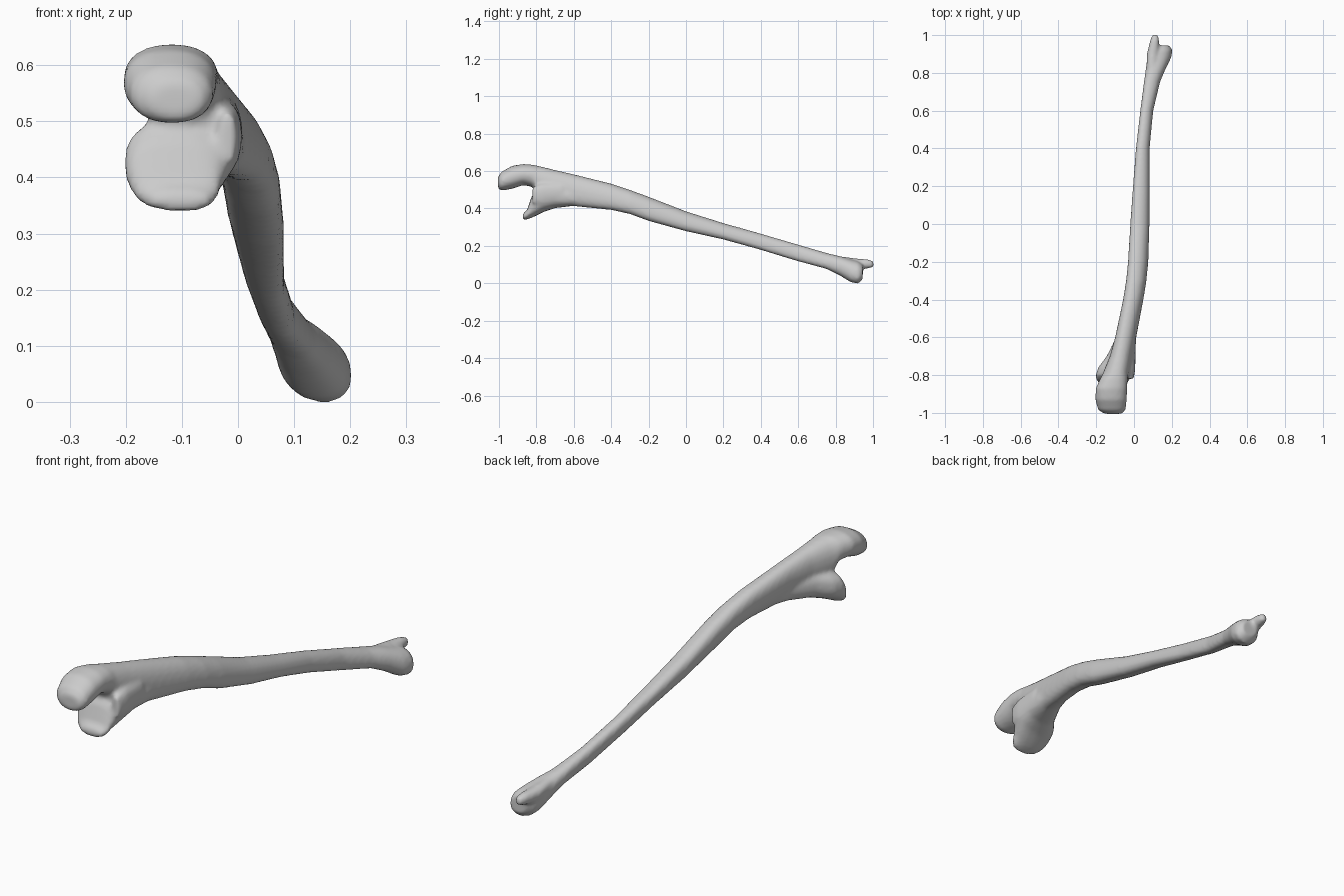
import bpy, bmesh
from math import cos, sin, pi, copysign

SIDES = 20


def loft(bm, sections, power=0.9):
    """Skin rounded sections (y, x0, x1, z0, z1, skew) into a closed tube."""
    rings = []
    for y, x0, x1, z0, z1, skew in sections:
        ring = []
        for i in range(SIDES):
            t = 2 * pi * i / SIDES
            c, s = cos(t), sin(t + skew)
            c, s = (copysign(abs(v) ** power, v) for v in (c, s))
            ring.append(bm.verts.new(((x0 + x1) / 2 + (x1 - x0) / 2 * c, y,
                                      (z0 + z1) / 2 + (z1 - z0) / 2 * s)))
        rings.append(ring)
    for a, b in zip(rings, rings[1:]):
        for i in range(SIDES):
            j = (i + 1) % SIDES
            bm.faces.new((a[i], a[j], b[j], b[i]))
    bm.faces.new(rings[0][::-1])
    bm.faces.new(rings[-1])


bm = bmesh.new()

# Hooked upper end, long bowed shaft and flared lower head
loft(bm, [
    (-1.005, -.155, -.065, .505, .570, 0),
    (-.985, -.190, -.045, .495, .597, 0),
    (-.93, -.205, -.038, .505, .628, 0),
    (-.87, -.203, -.036, .525, .638, 0),
    (-.82, -.180, -.034, .515, .634, 0),
    (-.79, -.165, -.028, .450, .628, 0),
    (-.70, -.128, -.008, .420, .606, -.15),
    (-.60, -.100, .012, .412, .583, -.25),
    (-.40, -.058, .050, .392, .533, -.3),
    (-.30, -.042, .066, .370, .500, -.3),
    (-.20, -.032, .076, .333, .463, -.3),
    (0, -.020, .082, .278, .385, -.3),
    (.20, -.006, .082, .234, .322, -.3),
    (.40, .010, .083, .178, .266, -.3),
    (.60, .033, .102, .117, .207, -.3),
    (.75, .052, .138, .077, .163, -.3),
    (.82, .062, .167, .043, .146, -.2),
    (.88, .070, .197, .006, .128, -.2),
    (.92, .080, .204, -.002, .118, -.2),
    (.945, .105, .188, .020, .100, -.2),
])

# Forward-jutting lower lip of the joint notch
loft(bm, [
    (-.872, -.145, -.055, .338, .372, 0),
    (-.85, -.180, -.035, .342, .392, 0),
    (-.825, -.200, -.025, .350, .465, 0),
    (-.80, -.203, -.012, .362, .500, 0),
    (-.76, -.190, .003, .382, .510, .1),
    (-.70, -.145, .006, .402, .520, .1),
    (-.60, -.095, .012, .414, .510, 0),
    (-.48, -.055, .025, .420, .490, 0),
], power=0.8)

# Raised side facet beside the notch
loft(bm, [
    (-.82, -.035, -.002, .425, .515, 0),
    (-.77, -.055, .007, .410, .535, 0),
    (-.66, -.060, .008, .430, .540, 0),
])

# Pointed peg at the lower end
loft(bm, [
    (.80, .066, .120, .085, .148, 0),
    (.90, .068, .128, .075, .134, 0),
    (.96, .082, .134, .078, .129, 0),
    (.99, .092, .130, .082, .124, 0),
    (1.004, .102, .122, .090, .114, 0),
])

bmesh.ops.recalc_face_normals(bm, faces=bm.faces[:])
mesh = bpy.data.meshes.new("forearm_bone")
bm.to_mesh(mesh)
bm.free()
bone = bpy.data.objects.new("forearm_bone", mesh)
bpy.context.collection.objects.link(bone)

# Fuse the parts into one soft continuous surface
remesh = bone.modifiers.new("fuse", 'REMESH')
remesh.mode = 'VOXEL'
remesh.voxel_size = 0.009
remesh.use_smooth_shade = True
smooth = bone.modifiers.new("soften", 'SMOOTH')
smooth.factor = 0.5
smooth.iterations = 5
